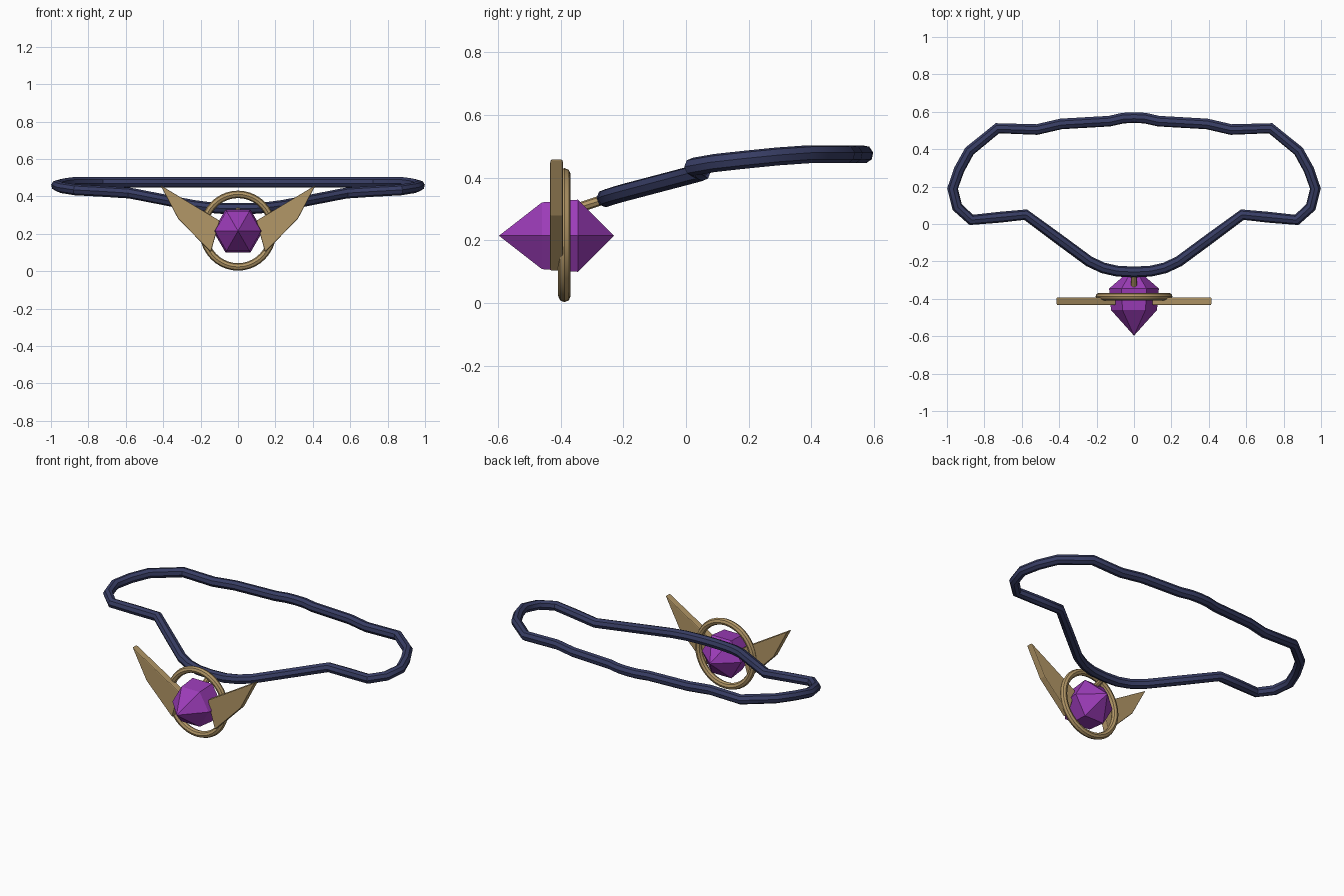
import bpy, bmesh, math
from mathutils import Vector

if "Cube" in bpy.data.objects:
    bpy.data.objects.remove(bpy.data.objects["Cube"])


def material(name, rgb):
    m = bpy.data.materials.new(name)
    m.diffuse_color = (*rgb, 1)
    m.use_nodes = True
    m.node_tree.nodes["Principled BSDF"].inputs["Base Color"].default_value = m.diffuse_color
    return m


NAVY = material("navy cord", (0.038, 0.046, 0.125))
GOLD = material("antique gold", (0.45, 0.31, 0.135))
PURPLE = material("purple crystal", (0.33, 0.045, 0.48))


def finish(bm, name, mat):
    bmesh.ops.recalc_face_normals(bm, faces=bm.faces)
    me = bpy.data.meshes.new(name)
    bm.to_mesh(me)
    bm.free()
    me.materials.append(mat)
    ob = bpy.data.objects.new(name, me)
    bpy.context.collection.objects.link(ob)
    return ob


def smooth(ob, angle):
    bpy.ops.object.select_all(action='DESELECT')
    ob.select_set(True)
    bpy.context.view_layer.objects.active = ob
    bpy.ops.object.shade_smooth_by_angle(angle=math.radians(angle))


def tube(name, points, radius, mat, cyclic, res=2):
    cu = bpy.data.curves.new(name, 'CURVE')
    cu.dimensions = '3D'
    cu.bevel_depth = radius
    cu.bevel_resolution = res
    cu.use_fill_caps = not cyclic
    sp = cu.splines.new('POLY')
    sp.points.add(len(points) - 1)
    for p, co in zip(sp.points, points):
        p.co = (*co, 1)
    sp.use_cyclic_u = cyclic
    cu.materials.append(mat)
    ob = bpy.data.objects.new(name, cu)
    bpy.context.collection.objects.link(ob)
    bpy.ops.object.select_all(action='DESELECT')
    ob.select_set(True)
    bpy.context.view_layer.objects.active = ob
    bpy.ops.object.convert(target='MESH')
    smooth(bpy.context.object, 40)
    return bpy.context.object


# Neck cord: half the loop from front centre to back centre, then mirrored
half = [(0, -.257, .335), (.09, -.252, .336), (.165, -.235, .342), (.24, -.2, .352),
        (.41, -.075, .385), (.58, .05, .418), (.72, .036, .427), (.87, .022, .435),
        (.945, .09, .447), (.97, .19, .458), (.935, .29, .468), (.88, .39, .475),
        (.73, .512, .475), (.52, .505, .475), (.39, .535, .475), (.13, .55, .475),
        (.06, .566, .475), (0, .569, .475)]
loop = half + [(-x, y, z) for x, y, z in half[-2:0:-1]]
tube("neck_cord", loop, .029, NAVY, True)

# Gold hanger joining the cord to the pendant
tube("pendant_hanger", [(0, -.365, .297), (0, -.25, .335)], .016, GOLD, False)

# Gold ring around the gem
ring = [(.186 * math.cos(a), -.388, .217 + .194 * math.sin(a))
        for a in (math.tau * i / 40 for i in range(40))]
tube("pendant_ring", ring, .02, GOLD, True)

# Hexagonal gem: front tip, two hexagon girdles, back tip
bm = bmesh.new()
rows = []
for y, r in ((-.46, .123), (-.345, .133)):
    rows.append([bm.verts.new((r * math.cos(k * math.pi / 3), y,
                               .215 + r * math.sin(k * math.pi / 3))) for k in range(6)])
front_tip = bm.verts.new((0, -.597, .215))
back_tip = bm.verts.new((0, -.23, .215))
for k in range(6):
    j = (k + 1) % 6
    bm.faces.new((front_tip, rows[0][k], rows[0][j]))
    bm.faces.new((rows[0][k], rows[1][k], rows[1][j], rows[0][j]))
    bm.faces.new((back_tip, rows[1][j], rows[1][k]))
finish(bm, "gem", PURPLE)

# Pair of flat wings with softened edges
outline = [(.415, .46), (.32, .28), (.145, .102), (.098, .27)]
for side, label in ((1, "right"), (-1, "left")):
    bm = bmesh.new()
    face = bm.faces.new([bm.verts.new((side * x, -.434, z)) for x, z in outline])
    ext = bmesh.ops.extrude_face_region(bm, geom=[face])
    moved = [v for v in ext["geom"] if isinstance(v, bmesh.types.BMVert)]
    bmesh.ops.translate(bm, verts=moved, vec=Vector((0, .042, 0)))
    wing = finish(bm, label + "_wing", GOLD)
    bev = wing.modifiers.new("soft edge", 'BEVEL')
    bev.width = .005
    bev.segments = 2
